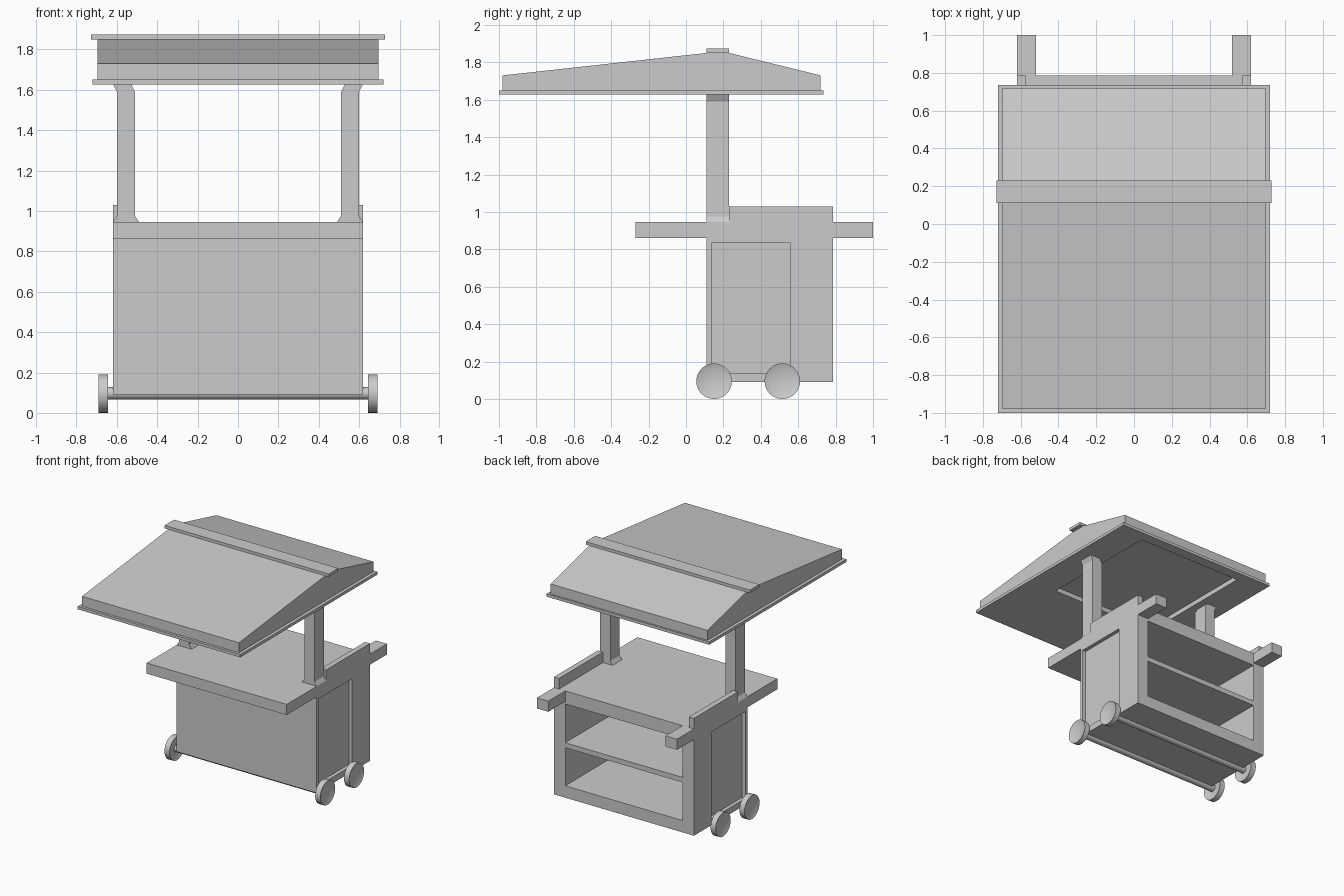
import bpy, bmesh, math
from mathutils import Matrix

if "Cube" in bpy.data.objects:
    bpy.data.objects.remove(bpy.data.objects["Cube"])

grey = bpy.data.materials.new("light_grey")
grey.diffuse_color = (0.6, 0.6, 0.6, 1)
grey.use_nodes = True
grey.node_tree.nodes["Principled BSDF"].inputs["Base Color"].default_value = grey.diffuse_color


def finish(name, bm):
    bmesh.ops.recalc_face_normals(bm, faces=bm.faces)
    me = bpy.data.meshes.new(name)
    bm.to_mesh(me)
    bm.free()
    me.materials.append(grey)
    ob = bpy.data.objects.new(name, me)
    bpy.context.collection.objects.link(ob)
    return ob


def box(name, x, y, z):
    bm = bmesh.new()
    bmesh.ops.create_cube(bm, size=1)
    for v in bm.verts:
        v.co = [lo + (c + 0.5) * (hi - lo) for c, (lo, hi) in zip(v.co, (x, y, z))]
    return finish(name, bm)


def extrude(name, points, direction):
    bm = bmesh.new()
    face = bm.faces.new([bm.verts.new(p) for p in points])
    ret = bmesh.ops.extrude_face_region(bm, geom=[face])
    moved = [g for g in ret["geom"] if isinstance(g, bmesh.types.BMVert)]
    bmesh.ops.translate(bm, verts=moved, vec=direction)
    if face.is_valid and len([f for f in bm.faces if len(f.verts) == len(points)]) < 2:
        bm.faces.new([v for v in face.verts])
    return finish(name, bm)


def cylinder(name, r, x0, x1, y, z, inset=0.0):
    bm = bmesh.new()
    bmesh.ops.create_cone(bm, cap_ends=True, segments=32, radius1=r, radius2=r, depth=abs(x1 - x0))
    if inset:
        caps = [f for f in bm.faces if len(f.verts) > 4]
        bmesh.ops.inset_individual(bm, faces=caps, thickness=inset, depth=-0.012)
    bm.transform(Matrix.Translation(((x0 + x1) / 2, y, z)) @ Matrix.Rotation(math.pi / 2, 4, 'Y'))
    ob = finish(name, bm)
    bpy.ops.object.select_all(action='DESELECT')
    ob.select_set(True)
    bpy.context.view_layer.objects.active = ob
    bpy.ops.object.shade_smooth_by_angle(angle=math.radians(35))
    return ob


def cut(targets, x, y, z):
    cutter = box("cutter", x, y, z)
    cutter.hide_render = True
    for ob in targets:
        mod = ob.modifiers.new("cut", 'BOOLEAN')
        mod.operation = 'DIFFERENCE'
        mod.solver = 'EXACT'
        mod.object = cutter
        bpy.context.view_layer.objects.active = ob
        bpy.ops.object.modifier_apply(modifier=mod.name)
    bpy.data.objects.remove(cutter)


# Cabinet with open shelves at the back and recessed side panels
cabinet = box("cabinet", (-.62, .62), (.11, .785), (.09, .86))
cut([cabinet], (-.52, .52), (.16, .9), (.185, .49))
cut([cabinet], (-.52, .52), (.16, .9), (.53, .84))
for s in (-1, 1):
    cut([cabinet], sorted((s * .59, s * .7)), (.135, .56), (.14, .835))

# Counter
box("counter", (-.62, .62), (-.27, .785), (.86, .945))

# Roof, eave rim with sunken ceiling, and ridge cap
profile = [(-.98, 1.65), (-.98, 1.73), (.11, 1.85), (.23, 1.85), (.72, 1.73), (.72, 1.65)]
roof = extrude("roof", [(-.695, y, z) for y, z in profile], (1.39, 0, 0))
rim = box("roof_rim", (-.72, .72), (-1, .735), (1.627, 1.65))
cut([roof, rim], (-.47, .47), (-.36, .65), (1.6, 1.665))
box("ridge_cap", (-.727, .727), (.11, .23), (1.85, 1.873))

# Posts, rails, handles on each side
post = [(.49, .945), (.62, .945), (.60, .975), (.60, 1.59),
        (.62, 1.63), (.53, 1.63), (.51, 1.59), (.51, .975)]
for s, side in ((-1, "left"), (1, "right")):
    extrude(side + "_post", [(s * x, .11, z) for x, z in post], (0, .12, 0))
    box(side + "_rail", sorted((s * .575, s * .62)), (.23, .785), (.945, 1.03))
    box(side + "_handle", sorted((s * .52, s * .62)), (.785, 1), (.86, .945))

# Axles and wheels
for y, end in ((.15, "front"), (.515, "back")):
    cylinder(end + "_axle", .03, -.65, .65, y, .097)
    for s, side in ((-1, "left"), (1, "right")):
        cylinder(f"{end}_{side}_wheel", .095, s * .645, s * .69, y, .095, inset=.032)
